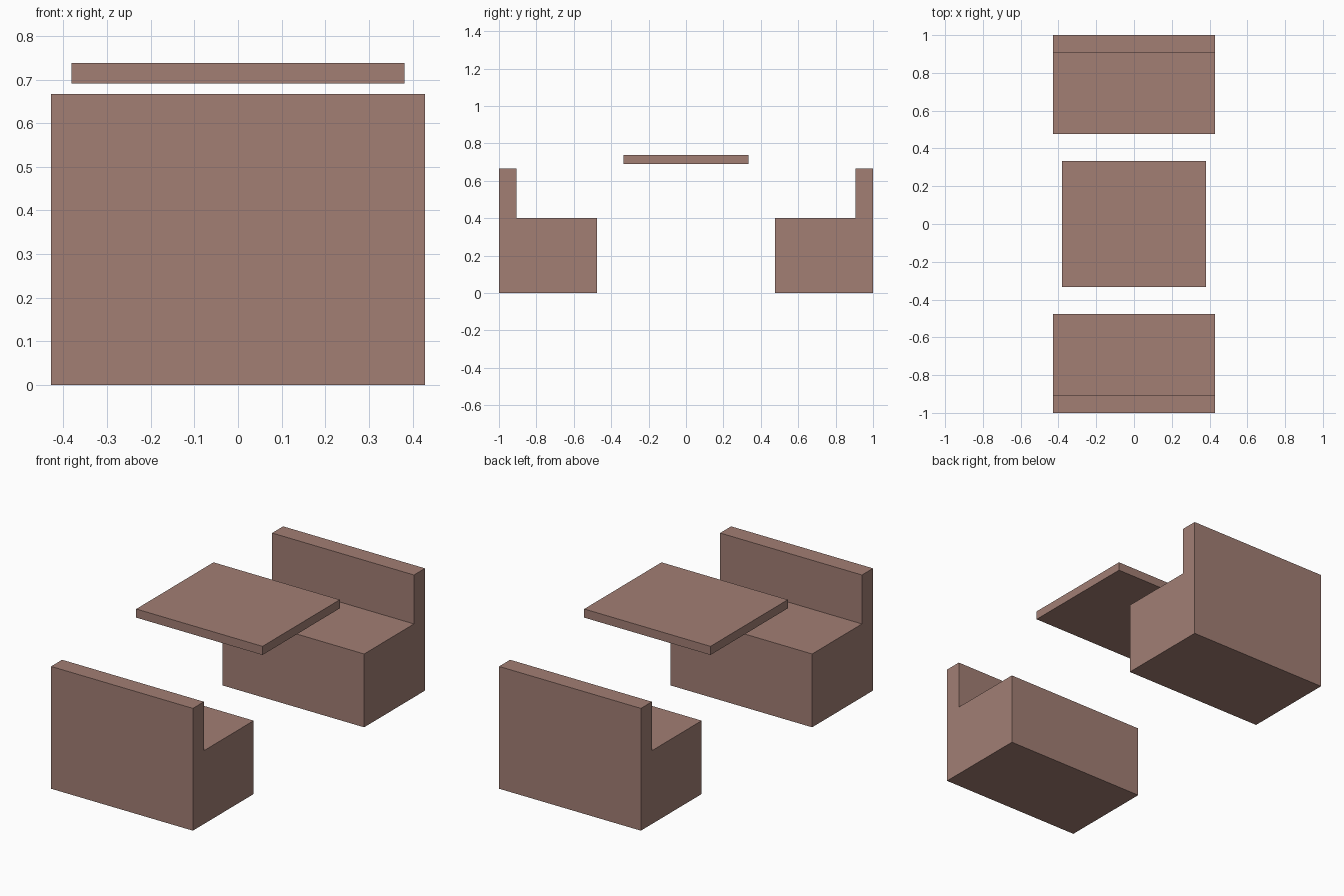
import bpy, bmesh

if "Cube" in bpy.data.objects:
    bpy.data.objects.remove(bpy.data.objects["Cube"])

mat = bpy.data.materials.new("dusty brown")
mat.diffuse_color = (0.36, 0.21, 0.175, 1)
mat.use_nodes = True
mat.node_tree.nodes["Principled BSDF"].inputs["Base Color"].default_value = mat.diffuse_color


def extrude_profile(name, profile, half_width):
    """Extrude a closed (y, z) profile along x, centred on x = 0."""
    bm = bmesh.new()
    face = bm.faces.new([bm.verts.new((-half_width, y, z)) for y, z in profile])
    ext = bmesh.ops.extrude_face_region(bm, geom=[face], use_keep_orig=True)
    moved = [g for g in ext["geom"] if isinstance(g, bmesh.types.BMVert)]
    bmesh.ops.translate(bm, verts=moved, vec=(2 * half_width, 0, 0))
    bmesh.ops.recalc_face_normals(bm, faces=bm.faces[:])
    mesh = bpy.data.meshes.new(name)
    bm.to_mesh(mesh)
    bm.free()
    mesh.materials.append(mat)
    obj = bpy.data.objects.new(name, mesh)
    bpy.context.collection.objects.link(obj)
    return obj


# Two facing benches: L-shaped profile with seat and backrest
bench = [(0.476, 0), (1, 0), (1, 0.667), (0.905, 0.667), (0.905, 0.4), (0.476, 0.4)]
for name, side in (("front_bench", -1), ("back_bench", 1)):
    extrude_profile(name, [(side * y, z) for y, z in bench], 0.428)

# Floating table top between them
extrude_profile("table_top", [(-0.333, 0.691), (0.333, 0.691),
                              (0.333, 0.738), (-0.333, 0.738)], 0.381)
